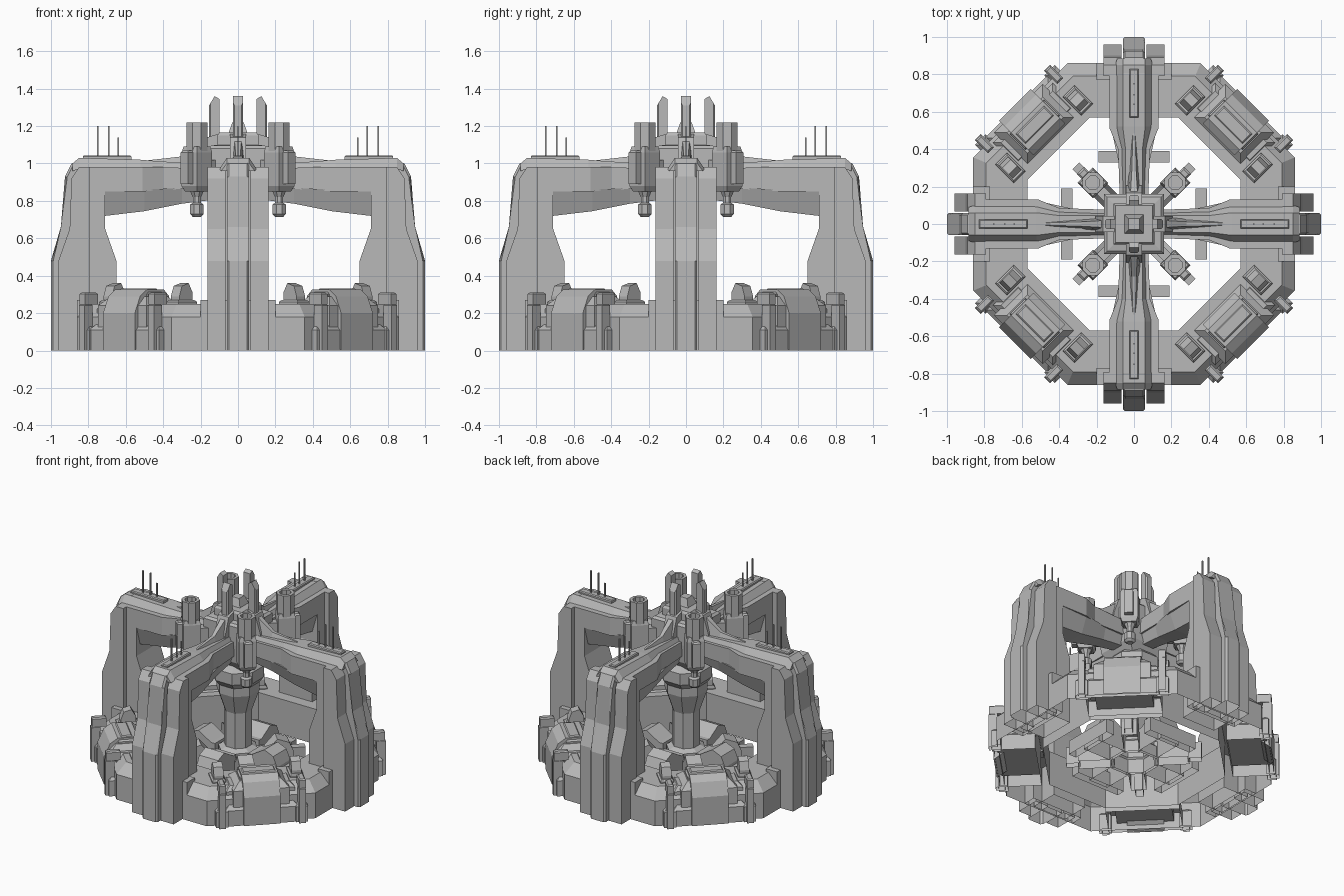
import bpy, bmesh, math

if "Cube" in bpy.data.objects:
    bpy.data.objects.remove(bpy.data.objects["Cube"])

grey = bpy.data.materials.new("plain grey")
grey.diffuse_color = (0.48, 0.48, 0.48, 1)
grey.use_nodes = True
grey.node_tree.nodes["Principled BSDF"].inputs["Base Color"].default_value = grey.diffuse_color

AXIS = [i * math.pi / 2 for i in range(4)]
DIAG = [a + math.pi / 4 for a in AXIS]


def place(name, bm, angles):
    """Finish a mesh (x = outward, y = sideways), open it at the floor, repeat it around z."""
    bmesh.ops.recalc_face_normals(bm, faces=bm.faces)
    floor = [f for f in bm.faces if all(abs(v.co.z) < 1e-4 for v in f.verts)]
    bmesh.ops.delete(bm, geom=floor, context='FACES_ONLY')
    me = bpy.data.meshes.new(name)
    bm.to_mesh(me)
    bm.free()
    me.materials.append(grey)
    for a in angles:
        ob = bpy.data.objects.new(name, me)
        ob.rotation_euler.z = a
        bpy.context.collection.objects.link(ob)


def skin(bm, loops, caps=True):
    """Bridge a row of vertex loops with quads."""
    n = len(loops[0])
    for p, q in zip(loops, loops[1:]):
        for i in range(n):
            j = (i + 1) % n
            bm.faces.new((p[i], p[j], q[j], q[i]))
    if caps:
        bm.faces.new(loops[0])
        bm.faces.new(loops[-1])


def loft(name, stations, angles):
    """Skin sections (x, bottom half width, z bottom, top half width, z top)."""
    bm = bmesh.new()
    skin(bm, [[bm.verts.new(p) for p in ((x, -b, z0), (x, b, z0), (x, w, z1), (x, -w, z1))]
              for x, b, z0, w, z1 in stations])
    place(name, bm, angles)


def prism(name, profile, hw, angles, sides=(0,), bevel=0):
    """Extrude an (x, z) profile sideways by half width hw, at each side offset."""
    bm = bmesh.new()
    for t in sides:
        skin(bm, [[bm.verts.new((x, t + s, z)) for x, z in profile] for s in (-hw, hw)])
    if bevel:
        xm = max(p[0] for p in profile) * 0.88
        edges = [e for e in bm.edges if all(v.co.x > xm for v in e.verts)
                 and abs(e.verts[0].co.y - e.verts[1].co.y) < 1e-5]
        bmesh.ops.bevel(bm, geom=edges, offset=bevel, segments=1, affect='EDGES')
    place(name, bm, angles)


def block(name, x0, x1, hw, z0, z1, angles, sides=(0,), ch=0.0):
    """Box with optional chamfered top rim."""
    bm = bmesh.new()
    for t in sides:
        rims = ((z0, 0), (z1 - ch, 0), (z1, ch)) if ch else ((z0, 0), (z1, 0))
        skin(bm, [[bm.verts.new(p) for p in ((x0 + d, t - hw + d, z), (x1 - d, t - hw + d, z),
                                             (x1 - d, t + hw - d, z), (x0 + d, t + hw - d, z))] for z, d in rims])
    place(name, bm, angles)


def lathe(name, profile, n, angles=(0,), x=0.0, closed=False):
    """Turn an (apothem, z) profile into an n-sided solid at distance x."""
    bm = bmesh.new()
    k = 1 / math.cos(math.pi / n)
    loops = [[bm.verts.new((x + r * k * math.cos((i + .5) * 2 * math.pi / n),
                            r * k * math.sin((i + .5) * 2 * math.pi / n), z)) for i in range(n)]
             for r, z in profile]
    skin(bm, loops + loops[:1] if closed else loops, caps=not closed)
    place(name, bm, angles)


# Octagonal base ring, open underneath
lathe("base_ring", [(.57, 0), (.86, 0), (.86, .18), (.79, .25), (.57, .25)], 8, closed=True)

# Four legs: outer rib, flanking slabs, inner body
prism("leg_rib", [(.80, 0), (1, 0), (1, .48), (.935, .66), (.925, .93), (.89, 1.0), (.80, 1.03)], .06, AXIS, bevel=.012)
prism("leg_slab", [(.79, 0), (.96, 0), (.96, .48), (.90, .65), (.89, .92), (.85, .98), (.79, .98)], .049, AXIS,
      sides=(-.115, .115))
prism("leg_inner", [(.65, 0), (.85, 0), (.85, .98), (.71, .98), (.71, .65), (.65, .48)], .13, AXIS)
block("leg_foot", .77, .86, .20, 0, .27, AXIS)

# Arms reaching to the centre
loft("arm_beam", [(.82, .13, .85, .13, .98), (.51, .13, .85, .13, .98), (.40, .085, .86, .085, .98),
                  (.10, .075, .87, .075, .97)], AXIS)
loft("arm_keel", [(.80, .09, .71, .13, .86), (.71, .09, .72, .13, .86), (.50, .07, .745, .12, .86),
                  (.30, .05, .785, .075, .87), (.10, .04, .81, .06, .87)], AXIS)
loft("arm_cap", [(.885, .09, .96, .06, 1.0), (.85, .10, .97, .06, 1.03), (.52, .10, .97, .06, 1.02),
                 (.40, .07, .97, .045, 1.01), (.12, .06, .96, .045, 1.0)], AXIS)
loft("arm_ridge", [(.50, .012, 1.0, .005, 1.015), (.28, .03, .98, .012, 1.04), (.14, .045, .96, .02, 1.14)], AXIS)
block("antenna_plate", .57, .83, .025, 1.0, 1.043, AXIS, ch=.006)
for x, z in ((.64, 1.14), (.69, 1.2), (.75, 1.2)):
    block("antenna", x - .004, x + .004, .004, 1.03, z, AXIS)

# Central hub with crown fins
lathe("hub_core", [(.10, .74), (.15, .82), (.16, .95), (.16, 1.08), (.145, 1.095), (.11, 1.10), (.11, 1.15),
                   (.10, 1.165), (.05, 1.165), (.03, 1.22)], 4)
prism("crown_fin", [(.10, 1.0), (.155, 1.0), (.155, 1.31), (.125, 1.36), (.10, 1.345)], .026, AXIS, bevel=.008)
prism("fin_bracket", [(.10, .90), (.19, .90), (.205, .96), (.205, 1.02), (.165, 1.14), (.10, 1.16)], .042, AXIS)

# Column hanging from the hub down to the centre foot
lathe("centre_column", [(.15, 0), (.15, .08), (.12, .11), (.12, .15), (.085, .17), (.085, .42), (.13, .56),
                        (.13, .62), (.16, .66), (.16, .74), (.10, .80)], 8)

# Four hanging pods on the diagonals
R = .311
lathe("pod_body", [(.045, .85), (.058, .88), (.058, 1.06), (.05, 1.09)], 4, DIAG, R)
lathe("pod_tube", [(.056, 1.05), (.056, 1.22), (.036, 1.22), (.036, 1.10)], 8, DIAG, R)
lathe("pod_nozzle", [(.022, .715), (.036, .73), (.036, .78), (.022, .79), (.022, .82), (.04, .86)], 8, DIAG, R)
block("pod_outer_plate", .36, .405, .028, .89, 1.07, DIAG, ch=.01)
block("pod_strut", .17, .27, .028, .89, 1.02, DIAG)

# Ground consoles round the column
prism("console", [(.13, 0), (.36, 0), (.36, .12), (.33, .19), (.26, .22), (.16, .16), (.13, .16)], .075, AXIS)
block("console_bar", .33, .39, .19, 0, .10, AXIS)
prism("diagonal_console", [(.13, 0), (.36, 0), (.36, .10), (.33, .17), (.25, .20), (.18, .12), (.13, .12)], .05, DIAG)
block("diagonal_console_tab", .35, .44, .026, 0, .12, DIAG)

# Machine houses on the diagonal ring sections
block("house_base", .62, .89, .24, 0, .14, DIAG, ch=.03)
block("house_body", .62, .875, .185, .05, .29, DIAG, ch=.05)
prism("house_roof", [(.64, .2), (.90, 0), (.90, .20), (.86, .29), (.81, .325), (.68, .325), (.64, .29)], .12, DIAG)
block("house_roof_cap", .69, .81, .13, .27, .332, DIAG, ch=.03)
block("house_wing", .65, .84, .225, .10, .255, DIAG, ch=.03)

# Clamp posts and small turrets beside each house
block("clamp_post", .86, .92, .022, 0, .25, DIAG, sides=(-.262, .262), ch=.008)
block("clamp_head", .82, .915, .022, .245, .31, DIAG, sides=(-.262, .262), ch=.008)
block("clamp_shoe", .84, .90, .04, 0, .13, DIAG, sides=(-.262, .262), ch=.02)
prism("ring_turret", [(.63, .22), (.73, .22), (.73, .29), (.71, .345), (.66, .36), (.63, .31)], .032, DIAG,
      sides=(-.255, .255))
block("turret_base", .61, .75, .045, .24, .27, DIAG, sides=(-.255, .255), ch=.01)
